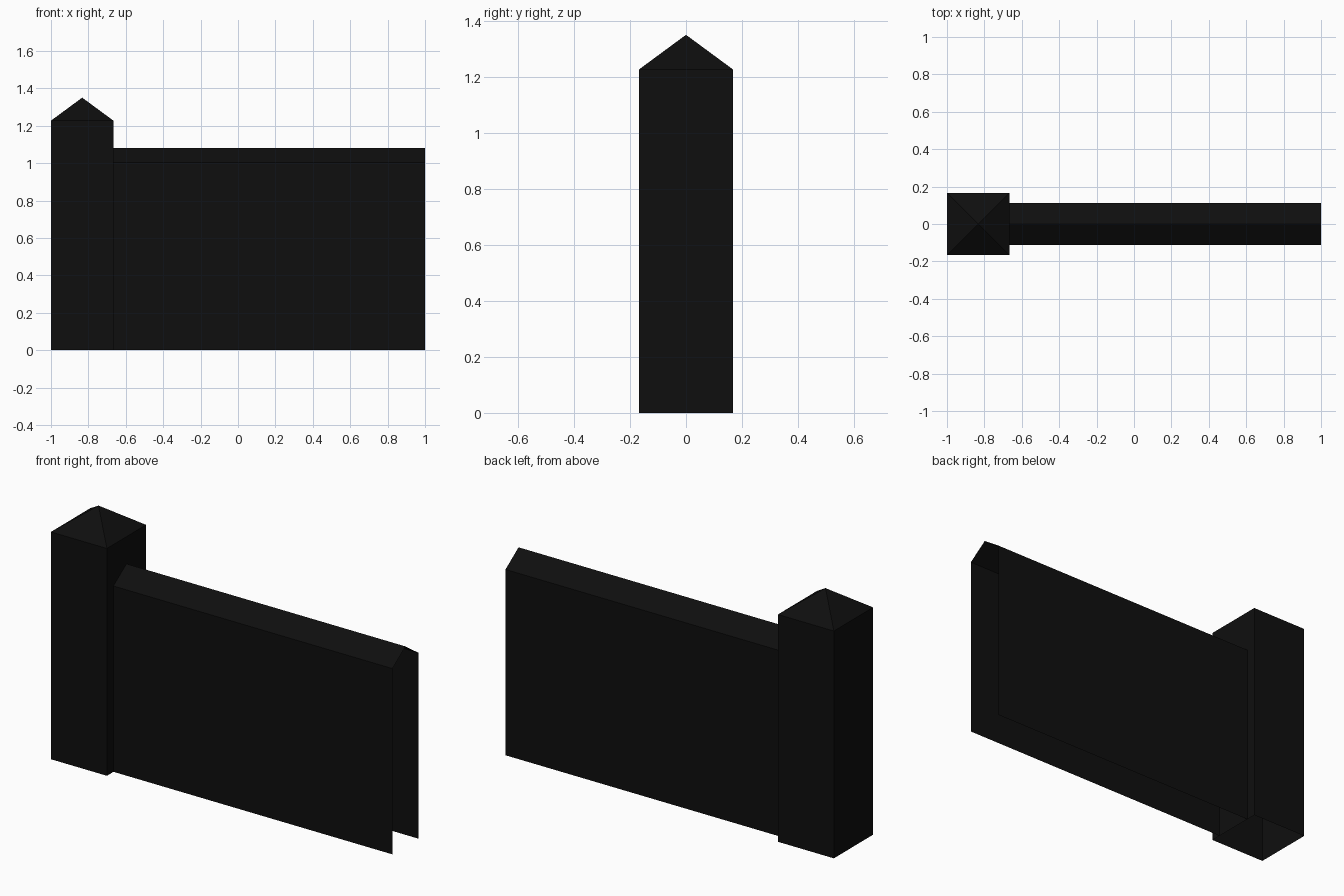
import bpy
import bmesh

cube = bpy.data.objects.get("Cube")
if cube:
    bpy.data.objects.remove(cube)

# Single near-black finish
shade = 0.0045
black = bpy.data.materials.new("near_black")
black.use_nodes = True
black.diffuse_color = (shade, shade, shade, 1)
black.node_tree.nodes["Principled BSDF"].inputs["Base Color"].default_value = (shade, shade, shade, 1)


def add_object(name, bm):
    bmesh.ops.recalc_face_normals(bm, faces=bm.faces)
    mesh = bpy.data.meshes.new(name)
    bm.to_mesh(mesh)
    bm.free()
    mesh.materials.append(black)
    obj = bpy.data.objects.new(name, mesh)
    bpy.context.collection.objects.link(obj)
    return obj


def hollow_post(name, x, half, eave, peak):
    """Square post, open underneath, with a pyramid cap."""
    bm = bmesh.new()
    corners = [(-half, -half), (half, -half), (half, half), (-half, half)]
    low = [bm.verts.new((x + a, b, 0)) for a, b in corners]
    high = [bm.verts.new((x + a, b, eave)) for a, b in corners]
    tip = bm.verts.new((x, 0, peak))
    for i in range(4):
        j = (i + 1) % 4
        bm.faces.new((low[i], low[j], high[j], high[i]))
        bm.faces.new((high[i], high[j], tip))
    return add_object(name, bm)


def hollow_wall(name, x_start, x_end, half, eave, peak):
    """Gabled profile swept along x, open at its ends and underneath."""
    bm = bmesh.new()
    profile = [(-half, 0), (-half, eave), (0, peak), (half, eave), (half, 0)]
    start = [bm.verts.new((x_start, y, z)) for y, z in profile]
    end = [bm.verts.new((x_end, y, z)) for y, z in profile]
    for i in range(len(profile) - 1):
        bm.faces.new((start[i], end[i], end[i + 1], start[i + 1]))
    return add_object(name, bm)


# Corner post and the wall running from it
hollow_post("corner_post", -0.833, 0.167, 1.227, 1.35)
hollow_wall("wall_panel", -0.667, 1.0, 0.111, 1.003, 1.08)
